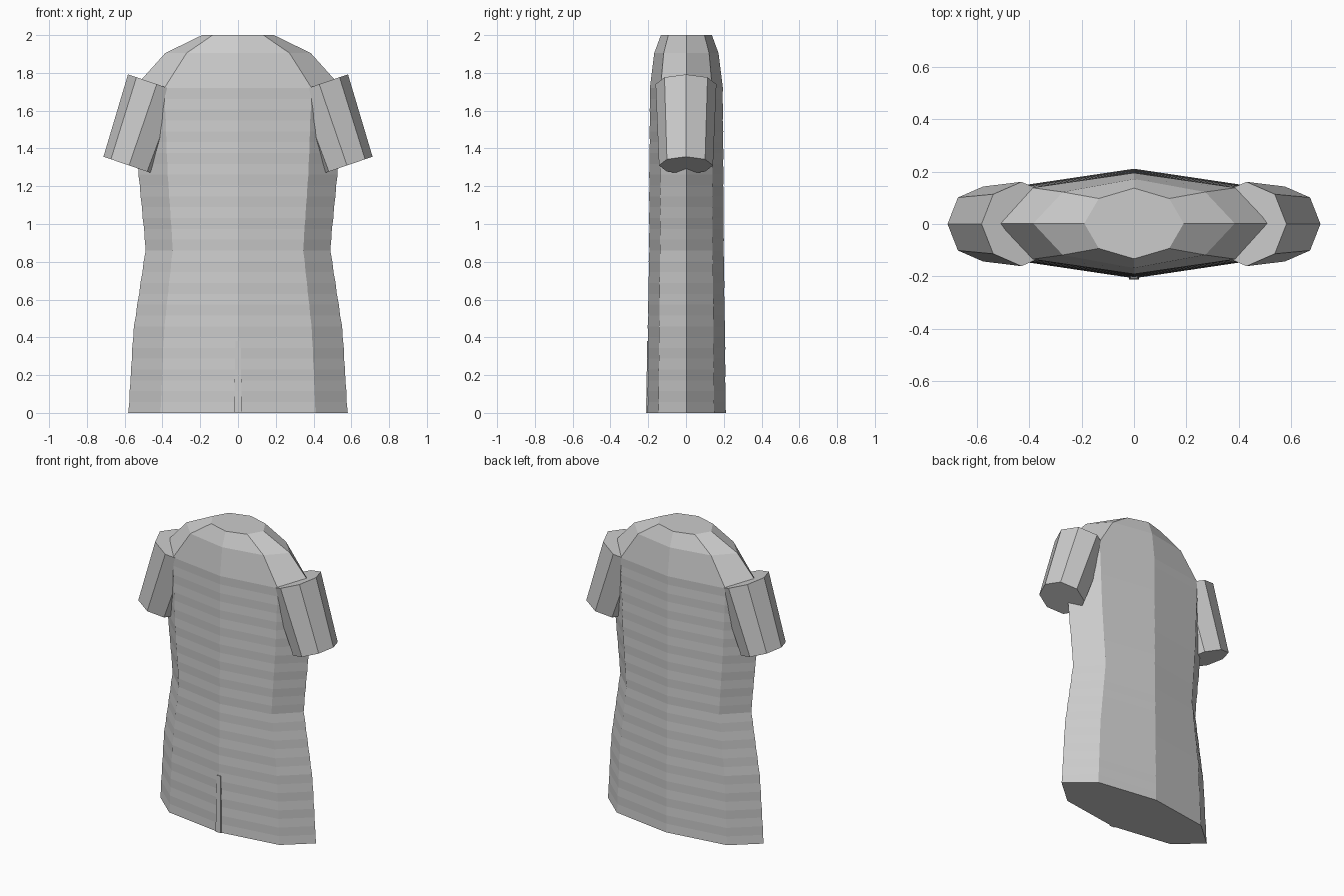
import bpy, bmesh
from math import cos, sin, pi
from mathutils import Vector

if "Cube" in bpy.data.objects:
    bpy.data.objects.remove(bpy.data.objects["Cube"])

SIDES = 8


def loft(name, rings):
    """Skin a list of equal-length point rings and cap both ends."""
    bm = bmesh.new()
    loops = [[bm.verts.new(p) for p in ring] for ring in rings]
    for a, b in zip(loops, loops[1:]):
        n = len(a)
        for i in range(n):
            j = (i + 1) % n
            bm.faces.new((a[i], a[j], b[j], b[i]))
    bm.faces.new(loops[0][::-1])
    bm.faces.new(loops[-1])
    bmesh.ops.recalc_face_normals(bm, faces=bm.faces)
    me = bpy.data.meshes.new(name)
    bm.to_mesh(me)
    bm.free()
    ob = bpy.data.objects.new(name, me)
    bpy.context.collection.objects.link(ob)
    return ob


def ellipse(z, rx, ry):
    return [(rx * cos(2 * pi * i / SIDES), ry * sin(2 * pi * i / SIDES) + 0.002, z)
            for i in range(SIDES)]


# Garment outline: height, half width, half depth
outline = [(0, .58, .208), (.44, .553, .204), (.87, .488, .197),
           (1.28, .528, .196), (1.72, .55, .192)]


def size_at(z):
    for (z0, a0, b0), (z1, a1, b1) in zip(outline, outline[1:]):
        if z <= z1 + 1e-6:
            t = (z - z0) / (z1 - z0)
            return a0 + (a1 - a0) * t, b0 + (b1 - b0) * t


# Body with fine knitted ribs, then smooth shoulders
rings = []
RIBS = 30
for k in range(RIBS + 1):
    z = 1.72 * k / RIBS
    rx, ry = size_at(z)
    d = .0012 if k % 2 == 0 else -.0012
    rings.append(ellipse(z, rx + d, ry + d))
rings += [ellipse(1.905, .385, .17), ellipse(2.0, .19, .135)]
loft("shirt_body", rings)

# Short sleeves
for side, label in ((1, "right"), (-1, "left")):
    top, end = Vector((side * .43, 0, 1.74)), Vector((side * .577, 0, 1.31))
    axis = (end - top).normalized()
    v = Vector((0, 1, 0))
    u = axis.cross(v)
    sleeve = [[c + r * (u * cos(2 * pi * i / SIDES) + v * sin(2 * pi * i / SIDES))
               for i in range(SIDES)] for c, r in ((top, .161), (end, .143))]
    loft(label + "_sleeve", sleeve)

# Narrow front slit at the hem
loft("hem_slit", [[(-w, -.17, z), (w, -.17, z), (w, y, z), (-w, y, z)]
                  for z, w, y in ((0, .019, -.212), (.2, .017, -.208), (.38, .014, -.206))])
